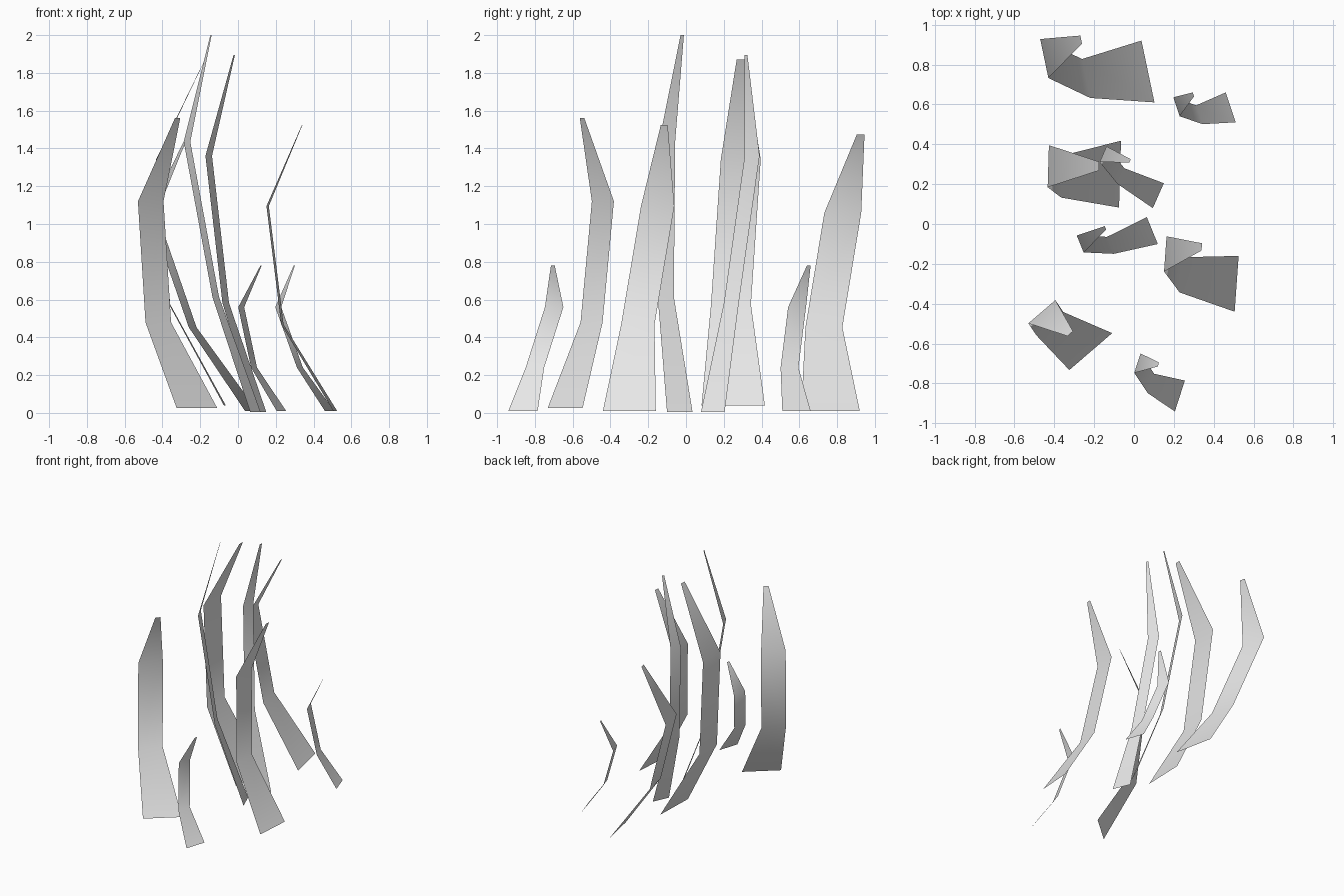
import bpy
from mathutils import Vector

cube = bpy.data.objects.get("Cube")
if cube:
    bpy.data.objects.remove(cube, do_unlink=True)

# One plain grey for every blade
grey = bpy.data.materials.new("pale_grey")
grey.use_nodes = True
colour = (0.8, 0.8, 0.8, 1.0)
grey.diffuse_color = colour
shader = next(n for n in grey.node_tree.nodes if n.type == "BSDF_PRINCIPLED")
shader.inputs["Base Color"].default_value = colour
shader.inputs["Roughness"].default_value = 0.8

# Shared blade profile: height fraction and relative width of each row
ROW_HEIGHTS = (0.0, 0.307, 0.718, 1.0)
ROW_WIDTHS = (1.0, 0.63, 0.63, 0.13)


def make_blade(name, centres, base_edge, ground, tip_height):
    """Fold a flat strip along its centre line, from the root to the tip."""
    half = Vector((base_edge[0], base_edge[1], 0.0)) / 2
    verts = []
    for (x, y), height, width in zip(centres, ROW_HEIGHTS, ROW_WIDTHS):
        z = max(ground, height * tip_height)
        centre = Vector((x, y, z))
        verts += [centre - half * width, centre + half * width]
    faces = [(i, i + 1, i + 3, i + 2) for i in range(0, len(verts) - 2, 2)]

    mesh = bpy.data.meshes.new(name)
    mesh.from_pydata(verts, [], faces)
    mesh.materials.append(grey)
    for face in mesh.polygons:
        face.use_smooth = True
    mesh.update()
    blade = bpy.data.objects.new(name, mesh)
    bpy.context.scene.collection.objects.link(blade)
    return blade


# Broad blades
make_blade("broad_back_blade",
           centres=[(0.07, 0.765), (-0.24, 0.73), (-0.45, 0.83), (-0.265, 0.925)],
           base_edge=(-0.065, 0.31), ground=0.01, tip_height=1.475)
make_blade("broad_middle_blade",
           centres=[(-0.07, 0.25), (-0.362, 0.238), (-0.43, 0.29), (-0.175, 0.29)],
           base_edge=(0.01, 0.335), ground=0.04, tip_height=1.87)
make_blade("broad_left_blade",
           centres=[(0.515, -0.3), (0.235, -0.255), (0.157, -0.15), (0.34, -0.115)],
           base_edge=(0.02, 0.28), ground=0.01, tip_height=1.525)
make_blade("broad_right_blade",
           centres=[(-0.217, -0.64), (-0.422, -0.5), (-0.462, -0.44), (-0.32, -0.55)],
           base_edge=(0.215, 0.185), ground=0.025, tip_height=1.56)

# Tall narrow blades
make_blade("tall_back_blade",
           centres=[(0.122, 0.142), (-0.065, 0.24), (-0.155, 0.35), (-0.02, 0.317)],
           base_edge=(0.055, 0.125), ground=0.005, tip_height=1.895)
make_blade("tall_front_blade",
           centres=[(0.092, -0.033), (-0.118, -0.107), (-0.27, -0.1), (-0.143, -0.02)],
           base_edge=(-0.055, 0.135), ground=0.005, tip_height=2.0)

# Short blades
make_blade("short_back_blade",
           centres=[(0.485, 0.585), (0.328, 0.548), (0.213, 0.588), (0.298, 0.65)],
           base_edge=(-0.05, 0.15), ground=0.01, tip_height=0.78)
make_blade("short_front_blade",
           centres=[(0.23, -0.863), (0.085, -0.8), (0.017, -0.698), (0.122, -0.705)],
           base_edge=(0.05, 0.155), ground=0.01, tip_height=0.78)
